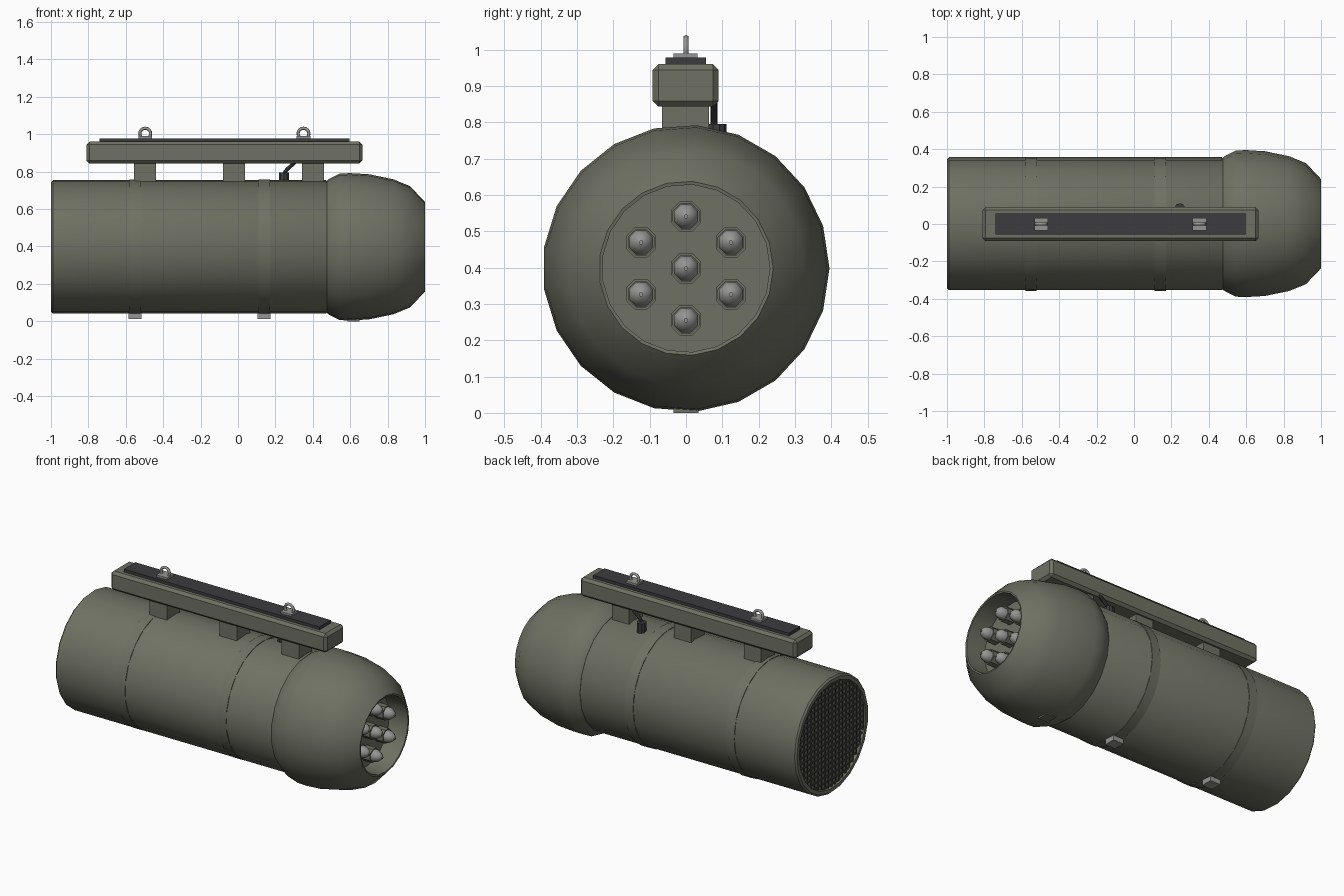
import bpy, bmesh, math
from mathutils import Vector, Matrix

if "Cube" in bpy.data.objects:
    bpy.data.objects.remove(bpy.data.objects["Cube"])

ZC = 0.398  # height of the pod axis


def material(name, col):
    m = bpy.data.materials.new(name)
    m.diffuse_color = (*col, 1)
    m.use_nodes = True
    m.node_tree.nodes["Principled BSDF"].inputs["Base Color"].default_value = m.diffuse_color
    return m


OLIVE = material("olive", (0.16, 0.165, 0.125))
DARK = material("dark", (0.045, 0.045, 0.05))
MESH = material("mesh", (0.07, 0.075, 0.06))
METAL = material("metal", (0.3, 0.3, 0.29))


def finish(bm, name, mat, smooth=True, angle=35):
    bmesh.ops.recalc_face_normals(bm, faces=bm.faces)
    me = bpy.data.meshes.new(name)
    bm.to_mesh(me)
    bm.free()
    me.materials.append(mat)
    if smooth:
        for p in me.polygons:
            p.use_smooth = True
        me.set_sharp_from_angle(angle=math.radians(angle))
    ob = bpy.data.objects.new(name, me)
    bpy.context.collection.objects.link(ob)
    return ob


def lathe(name, profile, sides, mat, y=0, z=ZC, phase=0, closed=False, angle=35):
    """Revolve (x, radius) points around an axis parallel to x."""
    bm = bmesh.new()
    rings = []
    for x, r in profile:
        if r == 0:
            rings.append([bm.verts.new((x, y, z))] * sides)
        else:
            rings.append([bm.verts.new((x, y + r * math.cos(a), z + r * math.sin(a)))
                          for a in (phase + math.tau * i / sides for i in range(sides))])
    pairs = list(zip(rings, rings[1:])) + ([(rings[-1], rings[0])] if closed else [])
    for a, b in pairs:
        for i in range(sides):
            j = (i + 1) % sides
            bm.faces.new(dict.fromkeys((a[i], a[j], b[j], b[i])))
    return finish(bm, name, mat, angle=angle)


def add_box(bm, x, y, z):
    c = [(a + b) / 2 for a, b in (x, y, z)]
    s = [b - a for a, b in (x, y, z)]
    bmesh.ops.create_cube(bm, size=1, matrix=Matrix.Translation(c) @ Matrix.Diagonal((*s, 1)))


def box(name, x, y, z, mat, bevel=0):
    bm = bmesh.new()
    add_box(bm, x, y, z)
    if bevel:
        bmesh.ops.bevel(bm, geom=bm.edges[:], offset=bevel, segments=1, affect='EDGES')
    return finish(bm, name, mat, smooth=False)


def rod(name, points, r, sides, mat):
    """Straight-segment tube through the points."""
    bm = bmesh.new()
    for a, b in zip(points, points[1:]):
        a, b = Vector(a), Vector(b)
        rot = (b - a).to_track_quat('Z', 'Y').to_matrix().to_4x4()
        bmesh.ops.create_cone(bm, cap_ends=True, segments=sides, radius1=r, radius2=r,
                              depth=(b - a).length,
                              matrix=Matrix.Translation((a + b) / 2) @ rot)
    return finish(bm, name, mat)


# Main tube with recessed rear end
lathe("body_tube", [(-0.975, 0), (-0.975, 0.32), (-1.0, 0.325), (-1.0, 0.347),
                    (-0.99, 0.357), (0.47, 0.357), (0.48, 0.35), (0.48, 0)], 21, OLIVE)

# Rear grille: crossing bars trimmed to the circular opening
bm = bmesh.new()
R, step, w = 0.318, 0.034, 0.005
for i in range(-9, 10):
    p = i * step
    h = math.sqrt(R * R - p * p)
    add_box(bm, (-0.995, -0.974), (p - w, p + w), (ZC - h, ZC + h))
    add_box(bm, (-0.992, -0.974), (-h, h), (ZC + p - w, ZC + p + w))
finish(bm, "rear_grille", MESH, smooth=False)
lathe("rear_backing", [(-0.977, 0), (-0.977, 0.317), (-0.97, 0.317)], 21, DARK)

# Bulged nose with front recess
lathe("nose_fairing", [(0.475, 0), (0.475, 0.355), (0.49, 0.366), (0.545, 0.393), (0.60, 0.395),
                       (0.70, 0.389), (0.83, 0.362), (0.92, 0.325), (1.0, 0.24),
                       (0.998, 0.231), (0.87, 0.231), (0.87, 0)], 21, OLIVE)
box("nose_drain", (0.585, 0.65), (-0.035, 0.035), (0.0, 0.03), OLIVE)

# Seven rockets in a hexagonal pattern, each with a collar tube
spots = [(0, 0)] + [(0.143 * math.cos(a), 0.143 * math.sin(a))
                    for a in (math.radians(30 + 60 * i) for i in range(6))]
for n, (y, dz) in enumerate(spots):
    ph = math.pi / 8
    lathe(f"launch_collar_{n}", [(0.86, 0.045), (0.93, 0.045), (0.93, 0.038), (0.86, 0.038)],
          8, OLIVE, y, ZC + dz, ph, closed=True)
    lathe(f"rocket_tip_{n}", [(0.86, 0.036), (0.945, 0.036), (0.962, 0.030), (0.976, 0.018),
                              (0.982, 0.006), (0.988, 0.006), (0.988, 0)],
          8, METAL, y, ZC + dz, ph, angle=50)

# Clamp bands with bottom latches
for n, x in enumerate((-0.55, 0.14)):
    lathe(f"clamp_band_{n}", [(x - 0.03, 0.34), (x - 0.03, 0.359), (x + 0.03, 0.359),
                              (x + 0.03, 0.34)], 32, OLIVE)
    box(f"clamp_latch_{n}", (x - 0.035, x + 0.035), (-0.035, 0.035), (0.013, 0.05), METAL)

# Mounting rail, dark pad and standoffs
box("mounting_rail", (-0.81, 0.665), (-0.092, 0.09), (0.843, 0.96), OLIVE, 0.016)
box("rail_pad", (-0.74, 0.595), (-0.056, 0.055), (0.95, 0.978), DARK)
for n, x in enumerate((-0.498, -0.021, 0.402)):
    box(f"standoff_{n}", (x - 0.059, x + 0.059), (-0.066, 0.064), (0.70, 0.86), OLIVE)

# Suspension lugs
for n, x in enumerate((-0.496, 0.35)):
    box(f"lug_base_{n}", (x - 0.037, x + 0.037), (-0.034, 0.032), (0.97, 0.99), METAL)
    bm = bmesh.new()
    N, S, maj, mnr = 16, 6, 0.029, 0.0085
    g = [[bm.verts.new((x + (maj + mnr * math.cos(b)) * math.cos(a), mnr * math.sin(b),
                        1.003 + (maj + mnr * math.cos(b)) * math.sin(a)))
          for b in (math.tau * j / S for j in range(S))]
         for a in (math.tau * i / N for i in range(N))]
    for i in range(N):
        for j in range(S):
            k, l = (i + 1) % N, (j + 1) % S
            bm.faces.new((g[i][j], g[k][j], g[k][l], g[i][l]))
    finish(bm, f"lug_ring_{n}", METAL, angle=65)

# Electrical connector and cable
rod("connector_plug", [(0.245, 0.083, 0.72), (0.245, 0.083, 0.795)], 0.028, 10, DARK)
rod("cable", [(0.245, 0.077, 0.785), (0.255, 0.077, 0.805), (0.315, 0.077, 0.86)],
    0.010, 8, DARK)
